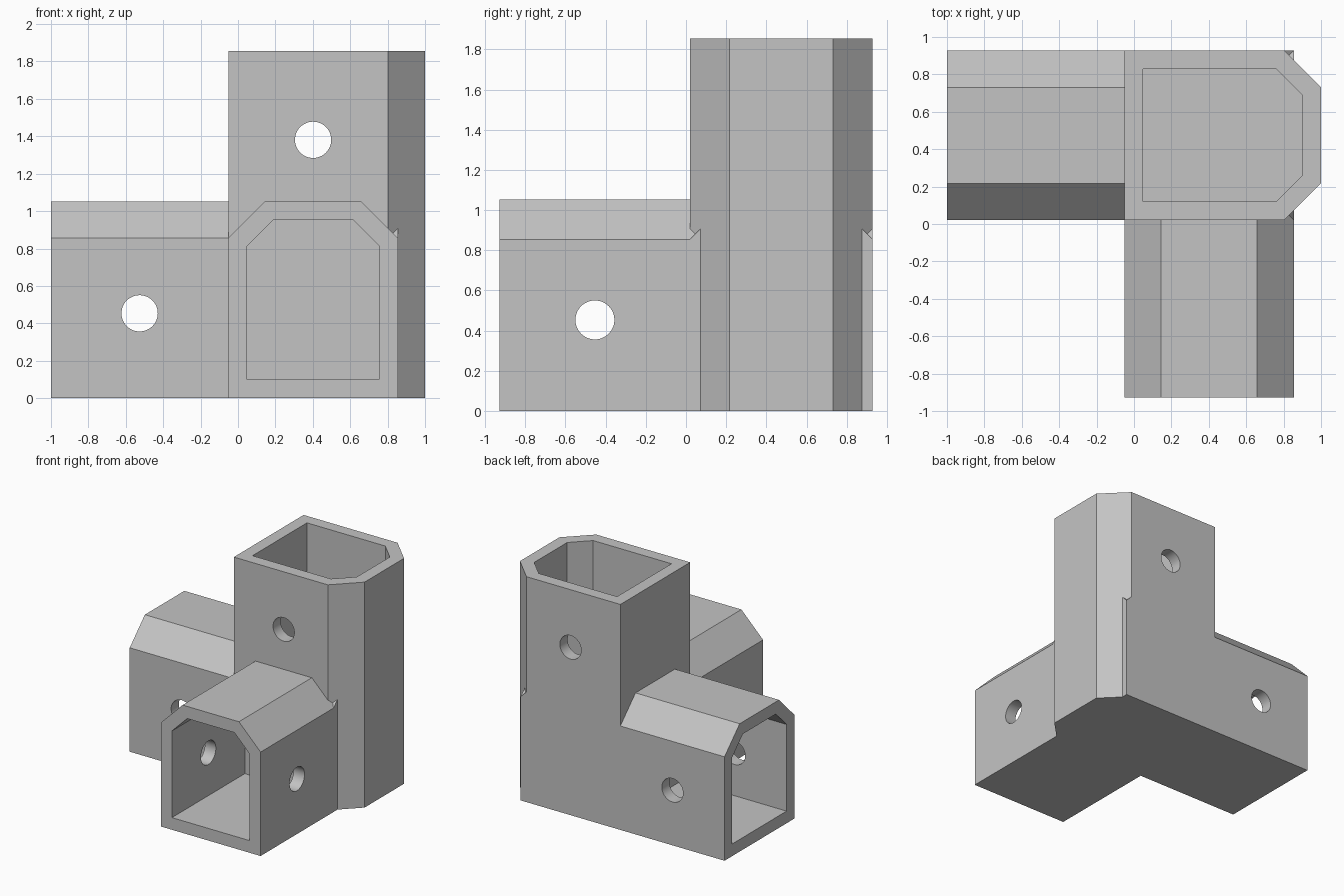
import bpy, bmesh, math
from mathutils import Vector

cube = bpy.data.objects.get("Cube")
if cube:
    bpy.data.objects.remove(cube, do_unlink=True)

ARM, WIDTH, HEIGHT, WALL = 0.948, 0.907, 1.052, 0.1
LENGTH = ARM + WIDTH
HALF = LENGTH / 2
X0, Y0 = -1 + ARM, -HALF + ARM      # low corner of the solid core
MID_X, MID_Y = X0 + WIDTH / 2, Y0 + WIDTH / 2

grey = bpy.data.materials.new("light_grey")
grey.use_nodes = True
colour = (0.55, 0.55, 0.55, 1)
grey.diffuse_color = colour
grey.node_tree.nodes["Principled BSDF"].inputs["Base Color"].default_value = colour

# Each socket maps (across, up, distance from its open end) to model space
SOCKETS = {
    "upright_socket": lambda u, v, t: (X0 + v, MID_Y + u, LENGTH - t),
    "front_socket": lambda u, v, t: (MID_X + u, -HALF + t, v),
    "side_socket": lambda u, v, t: (-1 + t, MID_Y + u, v),
}


def prism(name, profile, start, end, place):
    """Extrude a profile between two distances along a socket."""
    bm = bmesh.new()
    rings = [[bm.verts.new(Vector(place(u, v, t))) for u, v in profile]
             for t in (start, end)]
    bm.faces.new(rings[0])
    bm.faces.new(rings[1])
    n = len(profile)
    for i in range(n):
        j = (i + 1) % n
        bm.faces.new((rings[0][i], rings[0][j], rings[1][j], rings[1][i]))
    bmesh.ops.recalc_face_normals(bm, faces=bm.faces)
    mesh = bpy.data.meshes.new(name)
    bm.to_mesh(mesh)
    bm.free()
    mesh.materials.append(grey)
    obj = bpy.data.objects.new(name, mesh)
    bpy.context.collection.objects.link(obj)
    return obj


def house(half, low, high, cut):
    """Box section with its two far corners cut off."""
    return [(-half, low), (half, low), (half, high - cut),
            (half - cut, high), (cut - half, high), (-half, high - cut)]


def combine(target, tool, operation):
    mod = target.modifiers.new(operation.lower(), "BOOLEAN")
    mod.operation, mod.solver, mod.object = operation, "EXACT", tool
    bpy.context.view_layer.objects.active = target
    bpy.ops.object.modifier_apply(modifier=mod.name)
    bpy.data.objects.remove(tool, do_unlink=True)


# Solid arms joined through the core
outer = house(WIDTH / 2, 0, HEIGHT, 0.197)
arms = [prism(name, outer, 0, LENGTH, place) for name, place in SOCKETS.items()]
connector = arms[0]
for arm in arms[1:]:
    combine(connector, arm, "UNION")
connector.name = connector.data.name = "corner_connector"

# Bores down to the solid core
inner = house(WIDTH / 2 - WALL, WALL, HEIGHT - WALL, 0.139)
for place in SOCKETS.values():
    combine(connector, prism("bore", inner, -0.1, ARM, place), "DIFFERENCE")

# Round fixing holes through opposite walls
circle = [(0.097 * math.cos(a), 0.097 * math.sin(a))
          for a in (math.tau * i / 48 for i in range(48))]
HOLES = [
    lambda u, v, t: (MID_X + u, MID_Y + t, LENGTH - ARM / 2 + v),
    lambda u, v, t: (MID_X + t, -HALF + ARM / 2 + u, WIDTH / 2 + v),
    lambda u, v, t: (-1 + ARM / 2 + u, MID_Y + t, WIDTH / 2 + v),
]
for place in HOLES:
    combine(connector, prism("hole", circle, -0.7, 0.7, place), "DIFFERENCE")

# Smooth hole walls, crisp edges elsewhere
bpy.ops.object.select_all(action="DESELECT")
connector.select_set(True)
bpy.context.view_layer.objects.active = connector
bpy.ops.object.shade_smooth_by_angle(angle=math.radians(30))
